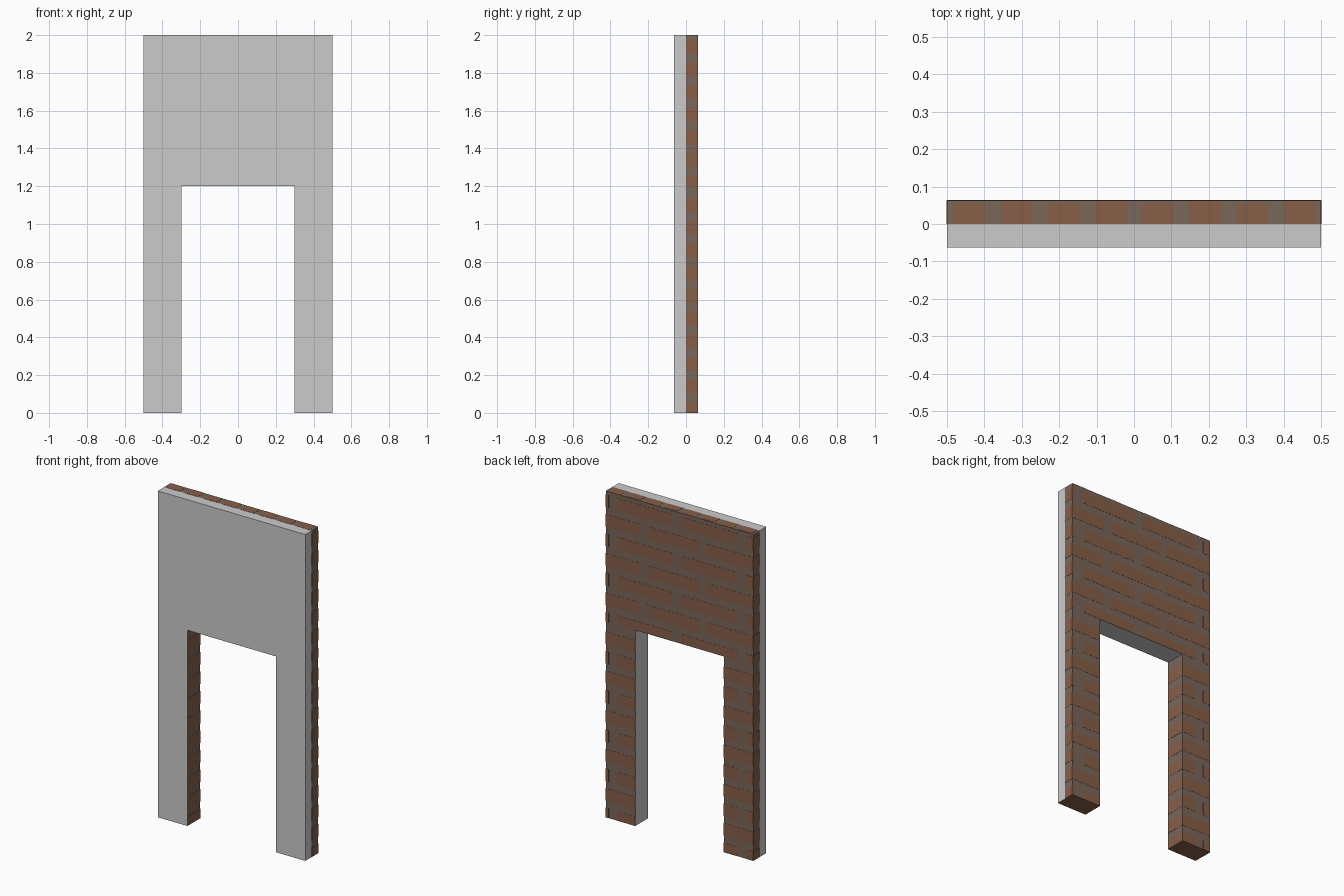
import bpy, bmesh

if "Cube" in bpy.data.objects:
    bpy.data.objects.remove(bpy.data.objects["Cube"])

W, D, H = 0.5, 0.0625, 2.0     # half width, half depth, height
OW, OH = 0.3, 1.2              # doorway half width and height
T = 0.001                      # brick plate thickness


def material(name, rgb):
    m = bpy.data.materials.new(name)
    m.diffuse_color = (*rgb, 1)
    m.use_nodes = True
    m.node_tree.nodes["Principled BSDF"].inputs["Base Color"].default_value = m.diffuse_color
    return m


plaster = material("grey plaster", (0.60, 0.60, 0.60))
mortar = material("brown mortar", (0.195, 0.135, 0.105))
brick = material("red brick", (0.245, 0.114, 0.066))


def make_object(name, bm, mats):
    me = bpy.data.meshes.new(name)
    bm.to_mesh(me)
    bm.free()
    for m in mats:
        me.materials.append(m)
    ob = bpy.data.objects.new(name, me)
    bpy.context.collection.objects.link(ob)
    return ob


# Wall with doorway: extruded outline, split at mid depth
bm = bmesh.new()
outline = [(-W, 0), (-OW, 0), (-OW, OH), (OW, OH), (OW, 0), (W, 0), (W, H), (-W, H)]
face = bm.faces.new([bm.verts.new((x, -D, z)) for x, z in outline])
ext = bmesh.ops.extrude_face_region(bm, geom=[face])
bmesh.ops.translate(bm, vec=(0, 2 * D, 0),
                    verts=[v for v in ext["geom"] if isinstance(v, bmesh.types.BMVert)])
bmesh.ops.recalc_face_normals(bm, faces=bm.faces)
bmesh.ops.bisect_plane(bm, geom=bm.verts[:] + bm.edges[:] + bm.faces[:],
                       plane_co=(0, 0, 0), plane_no=(0, 1, 0))
for f in bm.faces:
    c, n = f.calc_center_median(), f.normal
    in_door = abs(c.x) < OW + 0.01 and 0.01 < c.z < OH + 0.01 and abs(n.y) < 0.5
    if in_door:
        f.material_index = 1 if n.x > 0.5 else 0     # only one jamb is brick
    elif n.z < -0.5:
        f.material_index = 2                         # feet
    else:
        f.material_index = 1 if c.y > 0 else 0
make_object("wall", bm, [plaster, mortar, brick])


# Painted bricks: thin plates on the mortar
def plate(bm, lo, hi):
    v = [bm.verts.new((x, y, z)) for x in (lo[0], hi[0])
         for y in (lo[1], hi[1]) for z in (lo[2], hi[2])]
    for q in ((0, 1, 3, 2), (4, 6, 7, 5), (0, 4, 5, 1),
              (2, 3, 7, 6), (0, 2, 6, 4), (1, 5, 7, 3)):
        bm.faces.new([v[i] for i in q])


back, edges = bmesh.new(), bmesh.new()
rows = ([(-0.5, -0.45), (-0.39, -0.01), (0.05, 0.42), (0.48, 0.5)],
        [(-0.5, -0.18), (-0.14, 0.22), (0.27, 0.5)])
for k in range(17):
    zc = 1.94 - 0.12 * k
    z0, z1 = max(zc - 0.038, 0), zc + 0.038
    if zc > OH:
        spans, z0 = [(-W, W)], max(z0, OH)
    else:
        spans = [(-W, -OW), (OW, W)]
    # back face courses, clipped to the wall
    for a, b in rows[k % 2]:
        for s, e in spans:
            lo, hi = max(a, s), min(b, e)
            if hi - lo > 0.01:
                plate(back, (lo, D, z0), (hi, D + T, z1))
    # outer side edges
    for x in (-W - T, W):
        plate(edges, (x, 0, z0), (x + T, D, z1))
    # brick jamb of the doorway
    if zc < OH:
        plate(edges, (-OW, -D, z0), (-OW + T, D, z1))
# top edge
for i in range(8):
    x = -0.44 + 0.126 * i
    plate(edges, (x - 0.042, 0, H), (x + 0.042, D - 0.008 * (i % 2 == 0), H + T))

for name, b in (("back_bricks", back), ("edge_bricks", edges)):
    bmesh.ops.recalc_face_normals(b, faces=b.faces)
    make_object(name, b, [brick])
